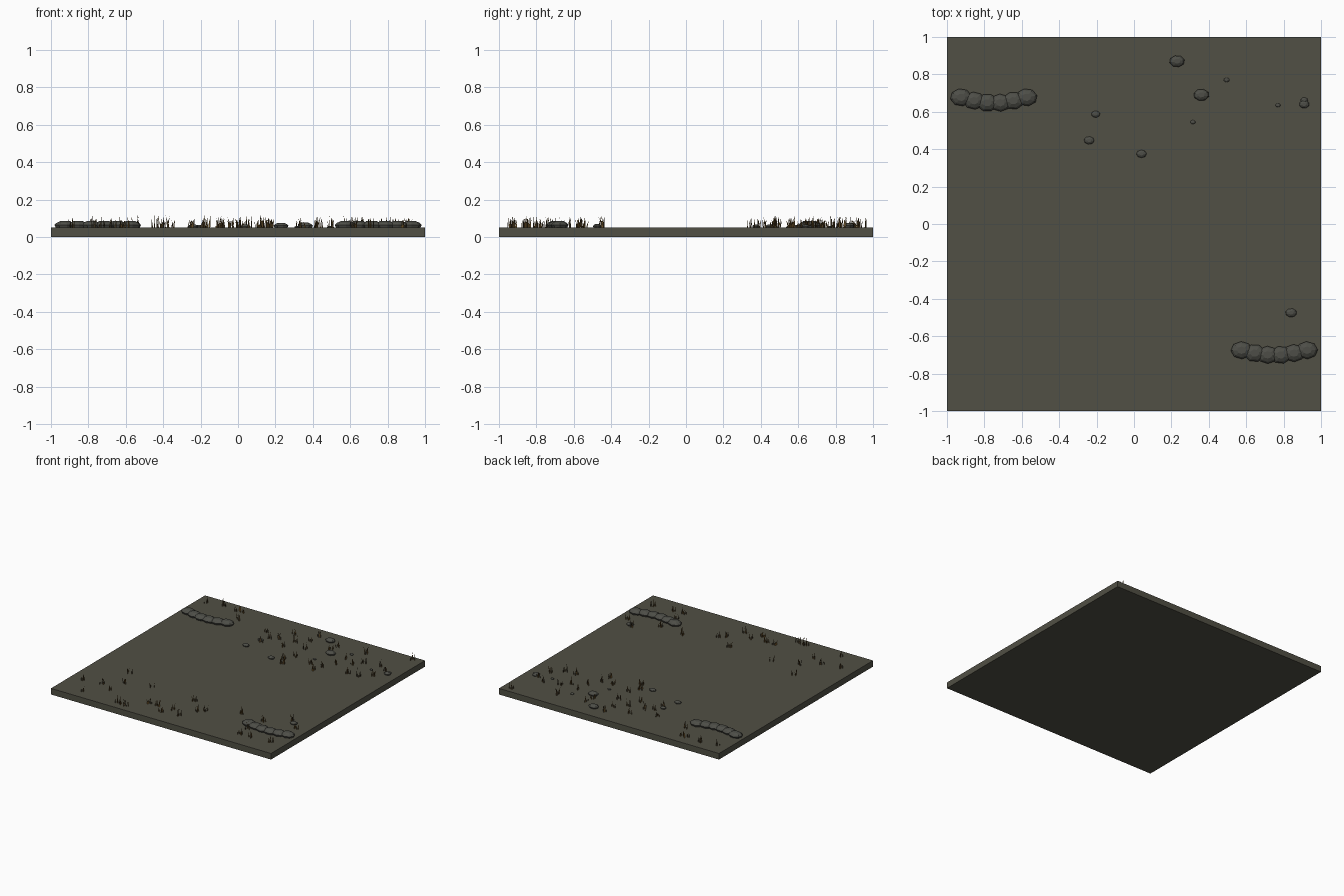
import bpy, bmesh, math, random

if "Cube" in bpy.data.objects:
    bpy.data.objects.remove(bpy.data.objects["Cube"])
random.seed(7)

def material(name, rgb):
    m = bpy.data.materials.new(name)
    m.diffuse_color = (*rgb, 1)
    m.use_nodes = True
    m.node_tree.nodes["Principled BSDF"].inputs["Base Color"].default_value = m.diffuse_color
    return m

GROUND = material("mud ground", (0.082, 0.079, 0.058))
STONE = material("grey stone", (0.075, 0.076, 0.064))
GOLD = material("dry grass", (0.15, 0.085, 0.022))
BROWN = material("dark grass", (0.075, 0.05, 0.022))
TOP = 0.05

def finish(bm, name, mats):
    me = bpy.data.meshes.new(name)
    bm.to_mesh(me)
    bm.free()
    for m in mats:
        me.materials.append(m)
    ob = bpy.data.objects.new(name, me)
    bpy.context.collection.objects.link(ob)
    return ob

# ground slab
bm = bmesh.new()
bmesh.ops.create_cube(bm, size=2)
for v in bm.verts:
    v.co.z = TOP if v.co.z > 0 else 0
finish(bm, "ground_slab", [GROUND])

def add_stone(bm, x, y, rx, ry, h):
    """Eight-sided pebble: wide belt, sloped shoulder, small flat cap."""
    turn = random.uniform(0, 0.6)
    rings = []
    for scale, z in ((0.8, -0.005), (1.0, 0.4 * h), (0.8, 0.72 * h), (0.42, h)):
        rings.append([bm.verts.new((x + rx * scale * math.cos(turn + i * math.pi / 4),
                                    y + ry * scale * math.sin(turn + i * math.pi / 4),
                                    TOP + z)) for i in range(8)])
    for a, b in zip(rings, rings[1:]):
        for i in range(8):
            j = (i + 1) % 8
            bm.faces.new((a[i], a[j], b[j], b[i]))
    bm.faces.new(rings[-1])
    bm.faces.new(rings[0][::-1])

# two bowed rows of stones
for name, x0, y0, bow in (("back_stone_row", -0.925, 0.677, 0.03),
                          ("front_stone_row", 0.575, -0.675, 0.026)):
    bm = bmesh.new()
    for i in range(6):
        add_stone(bm, x0 + 0.07 * i, y0 - bow * math.sin(math.pi * i / 5),
                  0.058, 0.047, 0.036)
    finish(bm, name, [STONE])

# scattered pebbles: x, y, radius
PEBBLES = [(0.23, 0.87, 0.041), (0.36, 0.69, 0.042), (0.495, 0.77, 0.016),
           (0.77, 0.635, 0.014), (0.91, 0.64, 0.028), (0.91, 0.662, 0.02),
           (0.315, 0.545, 0.014), (-0.205, 0.587, 0.024), (-0.24, 0.447, 0.028),
           (0.04, 0.375, 0.028), (0.84, -0.475, 0.031)]
bm = bmesh.new()
for x, y, r in PEBBLES:
    add_stone(bm, x, y, r, r * 0.76, 0.65 * r)
finish(bm, "scattered_pebbles", [STONE])

# grass tufts: upright tapered blades leaning within their own plane
BACK = [(-.91, .89), (-.77, .93), (-.64, .91), (-.60, .91), (-.55, .78), (-.25, .73),
        (-.17, .64), (-.10, .69), (-.18, .57), (0, .59), (-.06, .81), (.03, .71),
        (.11, .79), (.12, .89), (.15, .65), (.32, .75), (.34, .82), (.12, .41),
        (.17, .34), (.17, .50), (.34, .46), (.43, .38), (.44, .47), (.49, .57),
        (.50, .68), (.60, .63), (.57, .84), (.66, .69), (.79, .72), (.67, .48),
        (.76, .48), (.84, .56), (.86, .68), (.92, .95)]
FRONT = [(-.78, -.91), (-.89, -.75), (-.73, -.72), (-.63, -.78), (-.44, -.93),
         (-.40, -.93), (-.36, -.94), (-.67, -.45), (-.60, -.61), (-.39, -.56),
         (-.24, -.80), (-.17, -.81), (-.09, -.87), (-.04, -.79), (.06, -.85),
         (.01, -.58), (.13, -.71), (.17, -.67), (.42, -.55), (.62, -.86),
         (.62, -.75), (.71, -.86), (.63, -.57), (.89, -.84), (.80, -.45), (.91, -.54)]

def add_blade(bm, x, y, h, w, lean, angle, mat):
    c, s = math.cos(angle), math.sin(angle)
    pts = ((-w, 0), (w, 0), (0.7 * w + lean * 0.35, 0.55 * h),
           (lean, h), (-0.7 * w + lean * 0.35, 0.55 * h))
    f = bm.faces.new([bm.verts.new((x + c * u, y + s * u, TOP + z)) for u, z in pts])
    f.material_index = mat

for name, spots in (("back_grass", BACK), ("front_grass", FRONT)):
    bm = bmesh.new()
    for x, y in spots:
        tall = random.uniform(0.7, 1.0)
        for k in range(6):
            add_blade(bm, x + random.uniform(-0.018, 0.018), y + random.uniform(-0.015, 0.015),
                      tall * random.uniform(0.035, 0.075), random.uniform(0.003, 0.0045),
                      random.uniform(-0.012, 0.012), random.uniform(0, math.pi),
                      int(random.random() < 0.35))
    finish(bm, name, [GOLD, BROWN])
